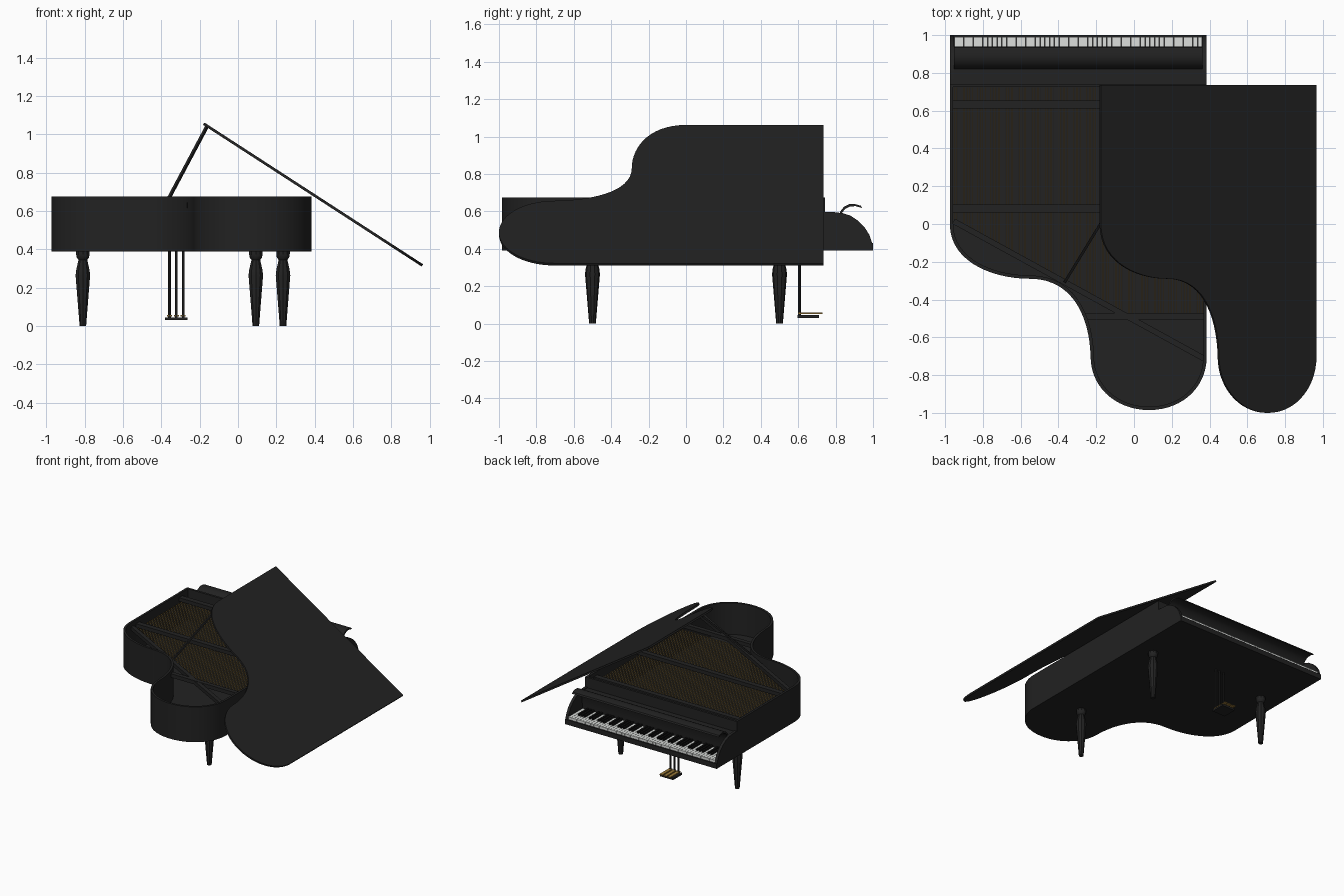
import bpy, bmesh, math
from mathutils import Vector
from mathutils.geometry import interpolate_bezier

cube = bpy.data.objects.get("Cube")
if cube:
    bpy.data.objects.remove(cube, do_unlink=True)


def material(name, r, g, b):
    m = bpy.data.materials.new(name)
    m.use_nodes = True
    m.diffuse_color = (r, g, b, 1)
    m.node_tree.nodes["Principled BSDF"].inputs["Base Color"].default_value = (r, g, b, 1)
    return m


BLACK = material("black_lacquer", 0.016, 0.016, 0.016)
GOLD = material("brass", 0.32, 0.19, 0.04)
STEEL = material("steel", 0.16, 0.17, 0.18)
IVORY = material("ivory", 0.72, 0.74, 0.72)
EBONY = material("ebony", 0.006, 0.006, 0.006)


def finish(name, bm, mat, smooth=True):
    bmesh.ops.recalc_face_normals(bm, faces=bm.faces[:])
    mesh = bpy.data.meshes.new(name)
    bm.to_mesh(mesh)
    bm.free()
    mesh.materials.append(mat)
    if smooth:
        mesh.shade_smooth()
        mesh.set_sharp_from_angle(angle=math.radians(30))
    obj = bpy.data.objects.new(name, mesh)
    bpy.context.collection.objects.link(obj)
    return obj


def boxes(name, spans, mat):
    """Boxes given as (x0, x1, y0, y1, z0, z1), joined in one object."""
    bm = bmesh.new()
    for x0, x1, y0, y1, z0, z1 in spans:
        made = bmesh.ops.create_cube(bm, size=1)["verts"]
        for v in made:
            v.co = (x0 if v.co.x < 0 else x1, y0 if v.co.y < 0 else y1, z0 if v.co.z < 0 else z1)
    return finish(name, bm, mat, False)


def prism(name, points, lo, hi, place, mat):
    """Extrude a closed 2D profile; place(a, b, depth) gives the 3D point."""
    bm = bmesh.new()
    low = [bm.verts.new(place(a, b, lo)) for a, b in points]
    high = [bm.verts.new(place(a, b, hi)) for a, b in points]
    bm.faces.new(low)
    bm.faces.new(high)
    for i in range(len(points)):
        j = (i + 1) % len(points)
        bm.faces.new((low[i], low[j], high[j], high[i]))
    return finish(name, bm, mat)


def bar(name, start, end, width, height, mat):
    """Straight rectangular bar between two points."""
    start, end = Vector(start), Vector(end)
    bm = bmesh.new()
    bmesh.ops.create_cube(bm, size=1)
    bmesh.ops.scale(bm, verts=bm.verts, vec=(width, height, (end - start).length))
    obj = finish(name, bm, mat, False)
    obj.location = (start + end) / 2
    obj.rotation_euler = (end - start).to_track_quat("Z", "Y").to_euler()
    return obj


def lathe(name, profile, x, y, sides, mat):
    bm = bmesh.new()
    rings = [[bm.verts.new((x + r * math.cos(math.tau * (k + 0.5) / sides),
                            y + r * math.sin(math.tau * (k + 0.5) / sides), z))
              for k in range(sides)] for r, z in profile]
    for a, b in zip(rings, rings[1:]):
        for k in range(sides):
            n = (k + 1) % sides
            bm.faces.new((a[k], a[n], b[n], b[k]))
    bm.faces.new(rings[0])
    bm.faces.new(rings[-1])
    return finish(name, bm, mat)


LEFT, RIGHT, FRONT = -0.975, 0.385, 0.742
BOTTOM, RIM = 0.39, 0.675


def plan(front, tail):
    """Wing-shaped outline, running anticlockwise from the keyboard corner."""
    curves = [
        ((LEFT, 0.0), (LEFT, -0.2), (-0.75, -0.29), (-0.55, -0.29)),
        ((-0.55, -0.29), (-0.32, -0.29), (-0.235, -0.5), (-0.23, -0.70)),
        ((-0.23, -0.70), (-0.23, -0.87), (-0.09, tail), (0.08, tail)),
        ((0.08, tail), (0.25, tail), (RIGHT, -0.87), (RIGHT, -0.70)),
    ]
    pts = [Vector((LEFT, front))]
    for c in curves:
        pts += [p.to_2d() for p in interpolate_bezier(*[Vector((*q, 0)) for q in c], 16)][:-1]
    return pts + [Vector((RIGHT, -0.70)), Vector((RIGHT, front))]


def inset(pts, d):
    out = []
    for i, p in enumerate(pts):
        a = (p - pts[i - 1]).normalized()
        b = (pts[(i + 1) % len(pts)] - p).normalized()
        na, nb = Vector((-a.y, a.x)), Vector((-b.y, b.x))
        out.append(p + (na + nb) * d / (1 + na.dot(nb)))
    return out


# Case: hollow tub with a thin rim
outer = plan(FRONT, -0.985)
inner = inset(outer, 0.018)
bm = bmesh.new()
loops = [[bm.verts.new((p.x, p.y, z)) for p in pts]
         for pts, z in ((outer, BOTTOM), (outer, RIM), (inner, RIM), (inner, BOTTOM + 0.03))]
bm.faces.new(loops[0])
bm.faces.new(loops[-1])
for a, b in zip(loops, loops[1:]):
    for i in range(len(a)):
        j = (i + 1) % len(a)
        bm.faces.new((a[i], a[j], b[j], b[i]))
finish("case", bm, BLACK)

# Raised lid, same outline laid on a slope
slope = Vector((1.145, 0, -0.742)).normalized()
normal = Vector((-slope.z, 0, slope.x))
corner = Vector((-0.175, 0, 1.062))
prism("lid", plan(0.735, -1.0), -0.014, 0,
      lambda a, b, d: corner + slope * (a - LEFT) + Vector((0, b, 0)) + normal * d, BLACK)
bar("lid_prop", (-0.365, -0.305, 0.66), (-0.16, 0.03, 1.045), 0.014, 0.014, BLACK)

# Iron frame bars inside the case
boxes("frame_bars", [(LEFT + 0.01, RIGHT - 0.01, 0.612, 0.655, 0.615, 0.645),
                     (LEFT + 0.01, RIGHT - 0.01, 0.06, 0.102, 0.615, 0.645),
                     (-0.265, RIGHT - 0.01, -0.505, -0.47, 0.615, 0.645)], BLACK)
bar("diagonal_bar", (-0.955, 0.015, 0.628), (0.375, -0.715, 0.628), 0.03, 0.03, BLACK)

# Strings, cut off along the diagonal bar
strings = {0: [], 1: []}
COUNT = 172
for i in range(COUNT):
    x = -0.95 + 1.31 * i / (COUNT - 1)
    end = max(0.02 - 0.556 * (x + 0.95), -0.47)
    strings[i % 3 == 2].append((x, x + 0.0018, end, 0.722, 0.600, 0.6035))
boxes("brass_strings", strings[0], GOLD)
boxes("steel_strings", strings[1], STEEL)

# Key bed and cheeks
boxes("key_bed", [(LEFT, RIGHT, FRONT - 0.01, 0.99, BOTTOM, 0.425),
                  (LEFT, RIGHT, 0.985, 1.0, BOTTOM, 0.43)], BLACK)
cheek = [(0.735, BOTTOM), (1.0, BOTTOM), (0.995, 0.43), (0.98, 0.475), (0.955, 0.515),
         (0.92, 0.55), (0.88, 0.577), (0.84, 0.59), (0.79, 0.596), (0.735, 0.597)]
for side, x in (("right", LEFT), ("left", RIGHT - 0.022)):
    prism(side + "_cheek", cheek, x, x + 0.022, lambda a, b, d: (d, a, b), BLACK)

# Fallboard with a rolled lip over the keys
curve = [Vector(p) for p in ((0.80, 0.42), (0.803, 0.50), (0.81, 0.56), (0.825, 0.60), (0.845, 0.625),
                             (0.87, 0.638), (0.90, 0.64), (0.935, 0.63))]
back = [p + Vector((0.006, -0.012)) for p in curve]
prism("fallboard", curve + back[::-1], LEFT + 0.022, RIGHT - 0.022, lambda a, b, d: (d, a, b), BLACK)
boxes("fallboard_shelf", [(LEFT + 0.02, RIGHT - 0.02, 0.735, 0.82, 0.565, 0.59)], BLACK)

# Keys
K0, PITCH = LEFT + 0.023, (RIGHT - LEFT - 0.046) / 52
boxes("white_keys", [(K0 + i * PITCH + 0.001, K0 + (i + 1) * PITCH - 0.001, 0.805, 0.99, 0.425, 0.45)
                     for i in range(52)], IVORY)
boxes("black_keys", [(K0 + (i + 1) * PITCH - 0.007, K0 + (i + 1) * PITCH + 0.007, 0.805, 0.93, 0.44, 0.465)
                     for i in range(51) if i % 7 in (0, 2, 3, 5, 6)], EBONY)

# Turned legs
LEG = [(0.018, 0), (0.022, 0.05), (0.04, 0.265), (0.036, 0.295), (0.024, 0.345),
       (0.034, 0.358), (0.037, 0.375), (0.037, 0.395)]
for name, x, y in (("right_leg", -0.81, 0.5), ("left_leg", 0.235, 0.5), ("tail_leg", 0.093, -0.5)):
    lathe(name, LEG, x, y, 10, BLACK)

# Pedal lyre
boxes("pedal_base", [(-0.382, -0.264, 0.595, 0.71, 0.03, 0.045)], BLACK)
for i, x in enumerate((-0.358, -0.322, -0.286)):
    lathe(f"lyre_rod_{i + 1}", [(0.008, 0.04), (0.008, 0.395)], x, 0.607, 8, BLACK)
boxes("pedals", [(x - 0.013, x + 0.013, 0.60, 0.73, 0.05, 0.058) for x in (-0.358, -0.322, -0.286)], GOLD)
